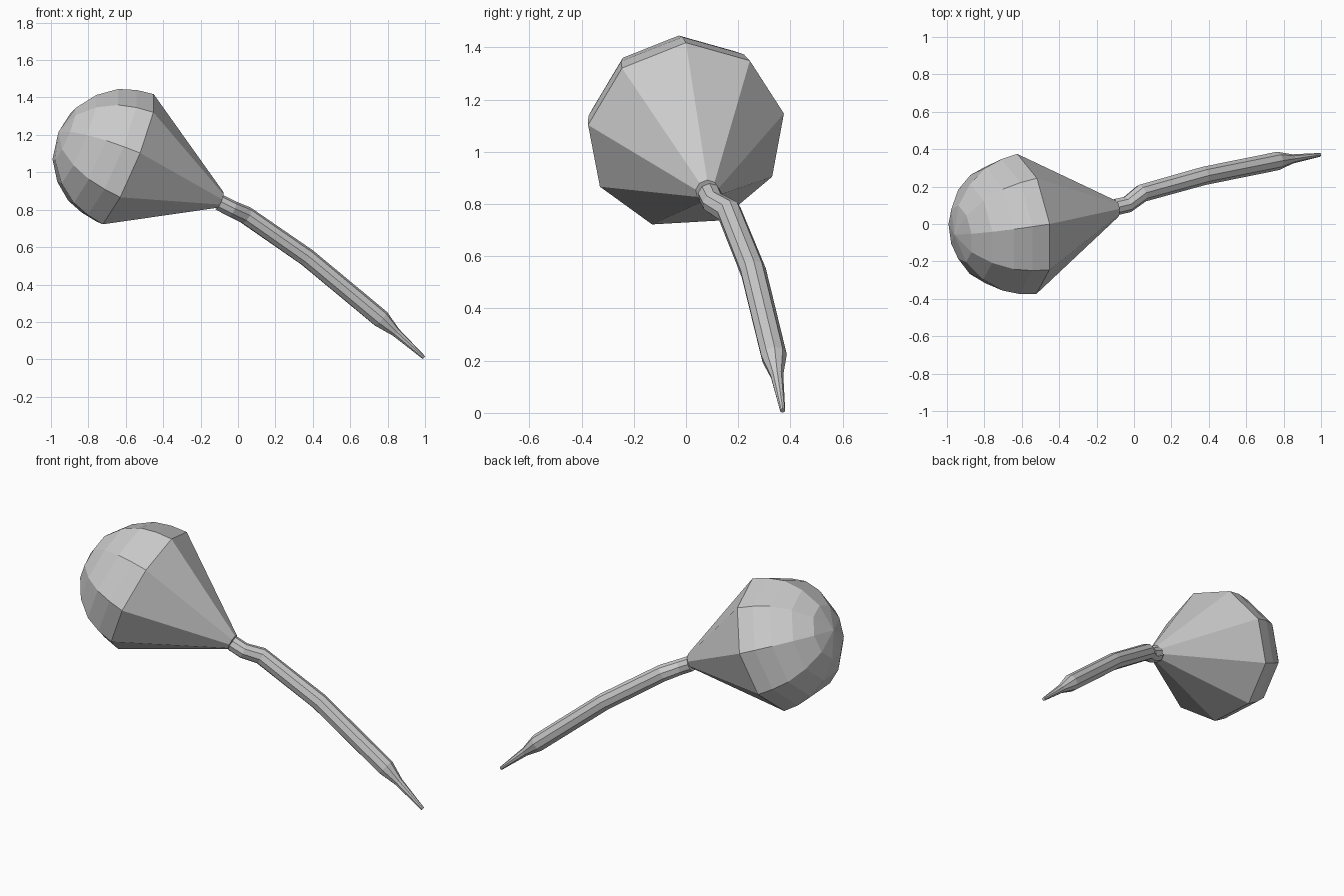
import bpy, bmesh
from math import cos, sin, tau
from mathutils import Vector

if "Cube" in bpy.data.objects:
    bpy.data.objects.remove(bpy.data.objects["Cube"])

SIDES = 9
AXIS = Vector((0.912, 0.146, -0.383)).normalized()
CENTRE = Vector((-0.60, 0.0, 1.063))
UP = Vector((0.15, 0.0, 0.352))  # direction of the first corner of every ring


def loft(name, stations):
    """Skin nine-sided rings given as (centre, tangent, radius); radius 0 is a pole."""
    bm = bmesh.new()
    rings = []
    for c, t, r in stations:
        if r == 0:
            rings.append([bm.verts.new(c)])
            continue
        t = t.normalized()
        u = (UP - t * UP.dot(t)).normalized()
        v = t.cross(u)
        rings.append([bm.verts.new(c + r * (u * cos(tau * i / SIDES) + v * sin(tau * i / SIDES)))
                      for i in range(SIDES)])
    for a, b in zip(rings, rings[1:]):
        for i in range(SIDES):
            j = (i + 1) % SIDES
            if len(a) == 1:
                bm.faces.new((a[0], b[i], b[j]))
            else:
                bm.faces.new((a[i], a[j], b[j], b[i]))
    for ring in (rings[0], rings[-1]):
        if len(ring) > 1:
            bm.faces.new(ring)
    bmesh.ops.recalc_face_normals(bm, faces=bm.faces)
    mesh = bpy.data.meshes.new(name)
    bm.to_mesh(mesh)
    bm.free()
    ob = bpy.data.objects.new(name, mesh)
    bpy.context.collection.objects.link(ob)
    return ob


# Rounded head with cone: (distance along axis, radius)
head_profile = [(-0.395, 0), (-0.36, 0.155), (-0.284, 0.262), (-0.187, 0.337),
                (-0.093, 0.37), (0, 0.385), (0.555, 0.045)]
loft("bulb_head", [(CENTRE + AXIS * d, AXIS, r) for d, r in head_profile])

# Curved stem tapering to a tip: (x, y, z, radius)
path = [(-0.10, 0.09, 0.838, 0.045), (-0.035, 0.105, 0.805, 0.045), (0.042, 0.165, 0.77, 0.049),
        (0.37, 0.257, 0.543, 0.05), (0.765, 0.337, 0.215, 0.05),
        (0.845, 0.348, 0.143, 0.025), (0.994, 0.37, 0.009, 0.01)]
pts = [Vector(p[:3]) for p in path]
stations = []
for i, p in enumerate(path):
    before = (pts[i] - pts[i - 1]).normalized() if i else AXIS
    after = (pts[i + 1] - pts[i]).normalized() if i < len(pts) - 1 else before
    stations.append((pts[i], before + after, p[3]))
loft("stem", stations)
